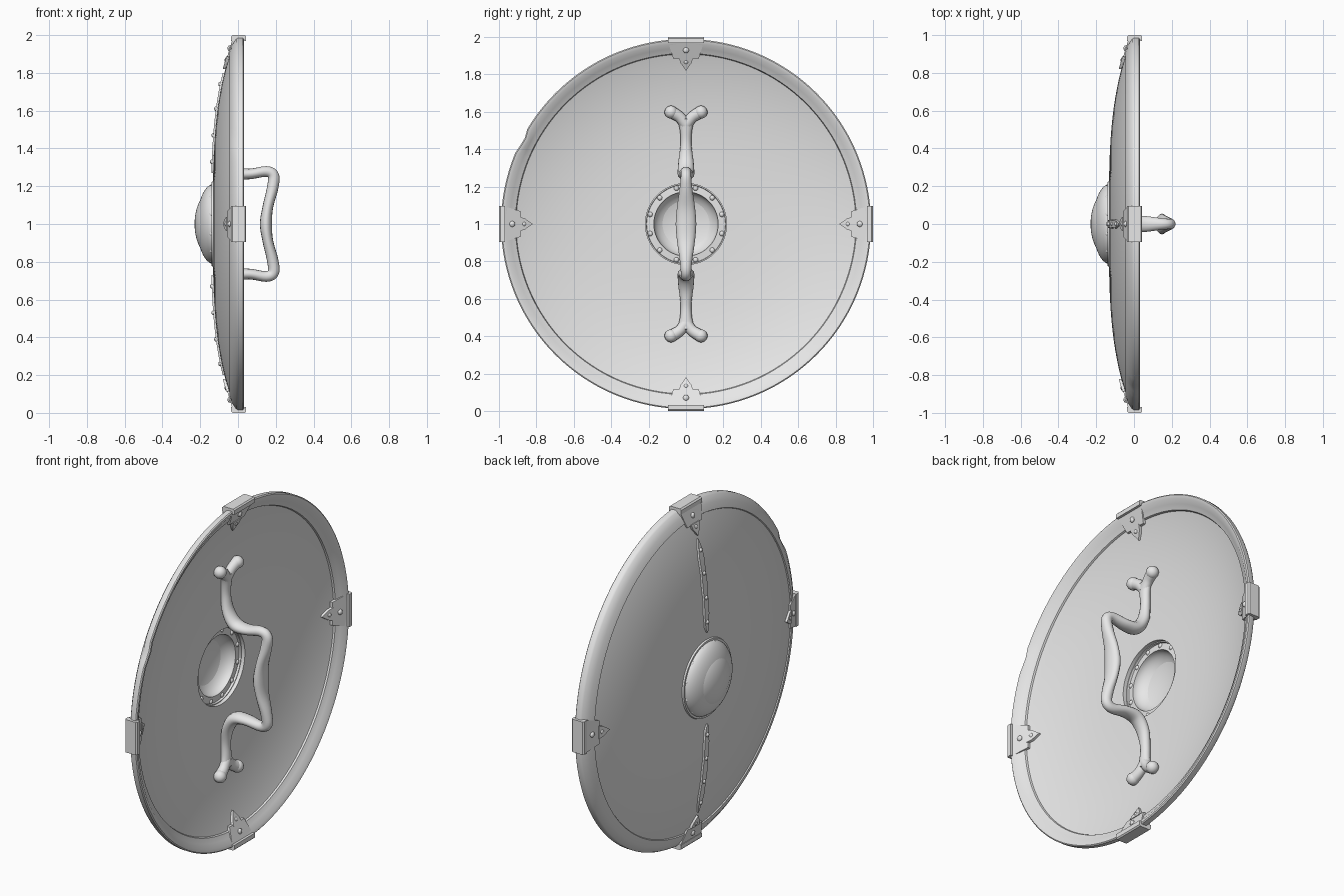
import bpy, bmesh, math
from mathutils import Vector, Matrix

if "Cube" in bpy.data.objects:
    bpy.data.objects.remove(bpy.data.objects["Cube"])

CENTRE = Vector((0, 0, 1))
grey = bpy.data.materials.new("plain_grey")
grey.diffuse_color = (0.8, 0.8, 0.8, 1)
grey.use_nodes = True
grey.node_tree.nodes["Principled BSDF"].inputs["Base Color"].default_value = grey.diffuse_color


def surf(r):
    """Depth of the convex outer face at a given radius."""
    return -0.133 + 0.127 * r ** 3.3


def finish(name, bm, angle=35):
    bmesh.ops.remove_doubles(bm, verts=bm.verts, dist=1e-5)
    bmesh.ops.recalc_face_normals(bm, faces=bm.faces)
    me = bpy.data.meshes.new(name)
    bm.to_mesh(me)
    bm.free()
    me.materials.append(grey)
    ob = bpy.data.objects.new(name, me)
    bpy.context.collection.objects.link(ob)
    bpy.ops.object.select_all(action='DESELECT')
    ob.select_set(True)
    bpy.context.view_layer.objects.active = ob
    bpy.ops.object.shade_smooth_by_angle(angle=math.radians(angle))
    return ob


def skin(bm, rings, closed=False):
    """Join rings of points with quads."""
    vs = [[bm.verts.new(p) for p in ring] for ring in rings]
    n = len(vs[0])
    for i in range(len(vs) - (0 if closed else 1)):
        a, b = vs[i], vs[(i + 1) % len(vs)]
        for j in range(n):
            k = (j + 1) % n
            bm.faces.new((a[j], a[k], b[k], b[j]))
    if not closed:
        bm.faces.new(vs[0])
        bm.faces.new(vs[-1])


def notch(r, a):
    """Small worn dent in the rim edge."""
    d = abs(a - math.radians(153)) / 0.05
    return r - 0.02 * max(0, 1 - d) if r > 0.96 else r


def lathe(name, profile, seg=128):
    bm = bmesh.new()
    rings = []
    for i in range(seg):
        a = 2 * math.pi * i / seg
        rings.append([(x, notch(r, a) * math.cos(a), 1 + notch(r, a) * math.sin(a))
                      for r, x in profile])
    skin(bm, rings, closed=True)
    bmesh.ops.dissolve_degenerate(bm, dist=1e-6, edges=bm.edges)
    return finish(name, bm)


def ball(bm, loc, rad, flat=1.0, seg=12):
    m = Matrix.Translation(loc) @ Matrix.Diagonal((rad * flat, rad, rad, 1))
    bmesh.ops.create_uvsphere(bm, u_segments=seg, v_segments=seg // 2 + 2, radius=1, matrix=m)


# Dished board with a round opening behind the boss
radii = [0.217 + (0.95 - 0.217) * i / 16 for i in range(17)]
lathe("board", [(r, surf(r)) for r in radii] + [(r, surf(r) + 0.025) for r in reversed(radii)])

# Raised rim band wrapping the edge
lathe("rim_band", [(0.908, surf(0.908)), (0.912, surf(0.912) - 0.007), (0.95, surf(0.95) - 0.007),
                   (0.983, -0.010), (0.989, 0.0), (0.989, 0.026), (0.983, 0.031), (0.965, 0.027),
                   (0.94, 0.008), (0.912, -0.006), (0.908, surf(0.908) + 0.025)])

# Hollow domed boss with a flange
def dome(rad, height, base, n=12):
    return [(rad * math.sin(t), base - height * math.cos(t))
            for t in (math.pi / 2 * i / n for i in range(n + 1))]

lathe("boss", dome(0.172, 0.093, -0.137) + [(0.222, -0.141), (0.226, -0.131), (0.215, -0.128)]
      + list(reversed(dome(0.212, 0.09, -0.128))))

bm = bmesh.new()
for i in range(12):
    a = math.pi / 6 * (i + 0.5)
    ball(bm, (-0.141, 0.198 * math.cos(a), 1 + 0.198 * math.sin(a)), 0.014, 0.8)
finish("boss_rivets", bm)


# Edge brackets: front and back plates, edge cap and rivets
def plate(bm, outline, x0, slope, thick):
    rings = [[(x0 + (r - 1) * slope + o, y, r) for y, r in outline] for o in (0, thick)]
    skin(bm, rings)


half = [(0.095, 0.99), (0.093, 0.965), (0.068, 0.885)]
trapezoid = half + [(-y, r) for y, r in reversed(half)]
arrow = [(0.038, 0.89), (0.03, 0.862), (0.0, 0.82), (-0.03, 0.862), (-0.038, 0.89)]

for i, side in enumerate(("top", "left", "bottom", "right")):
    bm = bmesh.new()
    for x0, slope, t in ((0.042, 0.43, -0.016), (-0.023, 0.30, 0.014)):
        plate(bm, trapezoid, x0, slope, t)
        plate(bm, arrow, x0 - t * 0.3, slope, t)
        for r, rad in ((0.93, 0.016), (0.868, 0.013)):
            ball(bm, (x0 + (r - 1) * slope, 0, r), rad, 0.7)
    # bevelled cap over the rim
    cap = [(-0.036, 0.968), (-0.036, 0.992), (-0.028, 1.0), (0.036, 1.0), (0.043, 0.993), (0.043, 0.968)]
    skin(bm, [[(x, y, r) for x, r in cap] for y in (-0.096, 0.096)])
    rot = Matrix.Translation(CENTRE) @ Matrix.Rotation(i * math.pi / 2, 4, 'X')
    bmesh.ops.transform(bm, matrix=rot, verts=bm.verts)
    finish(side + "_bracket", bm, 30)

# Slim riveted strips on the outer face, above and below the boss
stations = [(0.27, 0.004), (0.30, 0.019), (0.38, 0.025), (0.46, 0.022), (0.54, 0.027),
            (0.62, 0.023), (0.70, 0.026), (0.75, 0.018), (0.80, 0.003)]
for s, name in ((1, "upper_strip"), (-1, "lower_strip")):
    bm = bmesh.new()
    skin(bm, [[(surf(r) + 0.004, -w, 1 + s * r), (surf(r) - 0.009, -w * 0.8, 1 + s * r),
               (surf(r) - 0.009, w * 0.8, 1 + s * r), (surf(r) + 0.004, w, 1 + s * r)]
              for r, w in stations])
    for r in (0.33, 0.47, 0.61, 0.74):
        ball(bm, (surf(r) - 0.009, 0, 1 + s * r), 0.012, 0.8)
    finish(name, bm, 30)


# Bone-shaped handle: tubes with changing oval sections
def smooth(pts, n=5):
    out = []
    for i in range(len(pts) - 1):
        p = [Vector(pts[max(0, min(len(pts) - 1, i + k))]) for k in (-1, 0, 1, 2)]
        for t in (j / n for j in range(n)):
            out.append(0.5 * (2 * p[1] + (p[2] - p[0]) * t
                              + (2 * p[0] - 5 * p[1] + 4 * p[2] - p[3]) * t ** 2
                              + (3 * p[1] - p[0] - 3 * p[2] + p[3]) * t ** 3))
    return out + [Vector(pts[-1])]


def tube(bm, pts, ref, seg=16):
    """Each point is x, y, z, in-plane radius, radius along ref."""
    pts = smooth(pts)
    rings = []
    for i, p in enumerate(pts):
        q, o = pts[min(i + 1, len(pts) - 1)], pts[max(i - 1, 0)]
        t = Vector(q[:3]) - Vector(o[:3])
        n = t.cross(ref).normalized()
        b = n.cross(t).normalized()
        rings.append([Vector(p[:3]) + n * p[3] * math.cos(a) + b * p[4] * math.sin(a)
                      for a in (2 * math.pi * k / seg for k in range(seg))])
    skin(bm, rings)


# half path from grip middle to the foot on the board: x, height, two radii
bone = [(0.148, 0.0, 0.032, 0.055), (0.158, 0.09, 0.028, 0.048), (0.183, 0.19, 0.030, 0.034),
        (0.188, 0.255, 0.030, 0.028), (0.150, 0.278, 0.028, 0.030), (0.060, 0.265, 0.028, 0.042),
        (-0.015, 0.275, 0.034, 0.045), (-0.062, 0.34, 0.030, 0.040), (-0.078, 0.43, 0.026, 0.029),
        (-0.075, 0.51, 0.026, 0.034), (-0.070, 0.565, 0.026, 0.052)]
full = [(x, 0, 1 - h, a, b) for x, h, a, b in reversed(bone[1:])]
full += [(x, 0, 1 + h, a, b) for x, h, a, b in bone]
bm = bmesh.new()
tube(bm, full, Vector((0, 1, 0)))
finish("handle_grip", bm, 60)

# forked knuckles at both ends of the handle
for s, name in ((1, "upper_knuckles"), (-1, "lower_knuckles")):
    bm = bmesh.new()
    for m in (1, -1):
        tube(bm, [(-0.072, 0, 1 + s * 0.53, 0.03, 0.026), (-0.068, m * 0.035, 1 + s * 0.572, 0.03, 0.028),
                  (-0.062, m * 0.078, 1 + s * 0.598, 0.033, 0.032)], Vector((1, 0, 0)))
        ball(bm, (-0.060, m * 0.080, 1 + s * 0.598), 0.035, 1.0, 16)
    finish(name, bm, 60)
